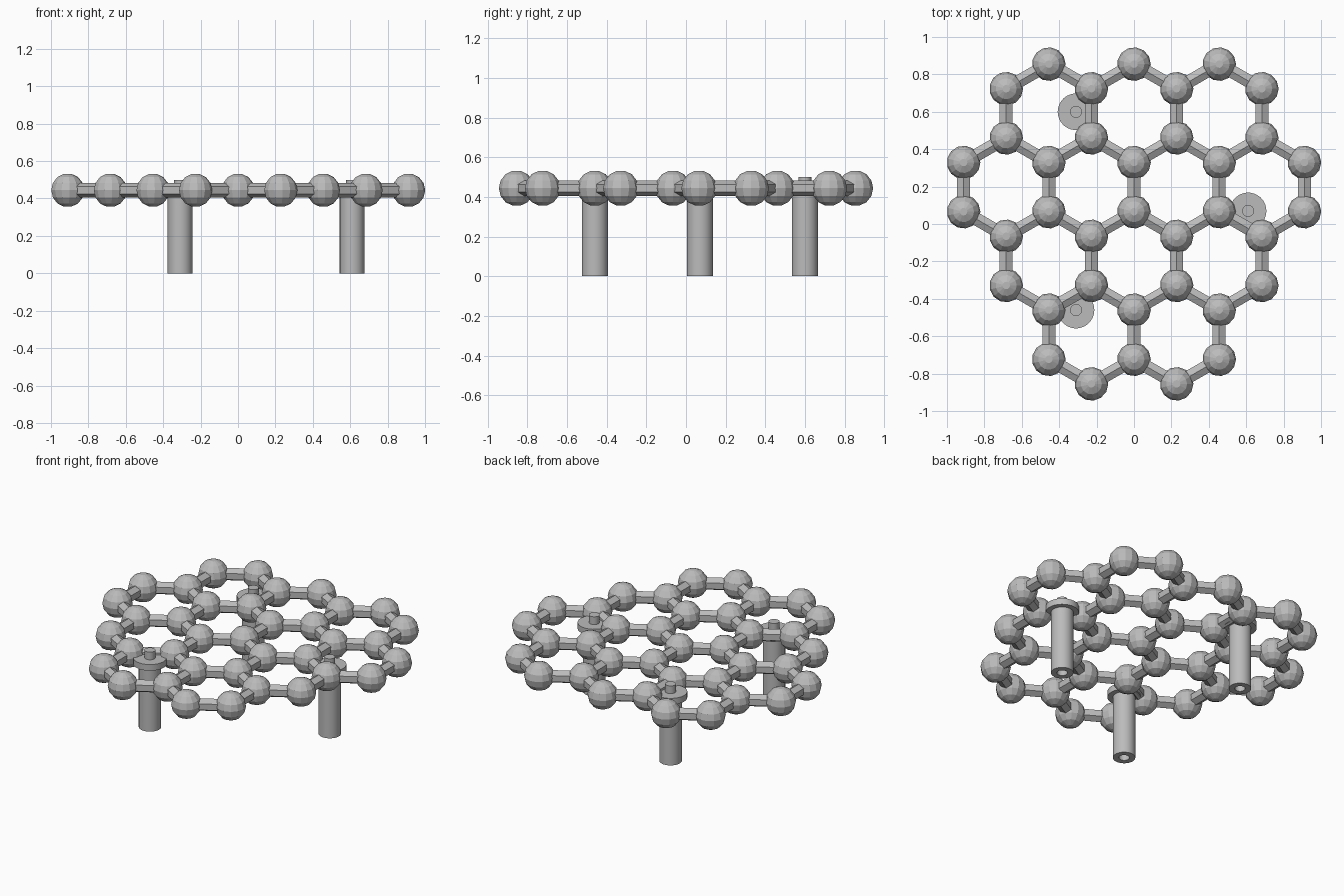
import bpy, bmesh
from math import sin, cos, pi, sqrt
from mathutils import Vector, Matrix

if "Cube" in bpy.data.objects:
    bpy.data.objects.remove(bpy.data.objects["Cube"])

grey = bpy.data.materials.new("plain grey")
grey.use_nodes = True
grey.diffuse_color = (0.5, 0.5, 0.5, 1)
grey.node_tree.nodes["Principled BSDF"].inputs["Base Color"].default_value = (0.5, 0.5, 0.5, 1)

BOND = 0.263          # distance between neighbouring nodes
STEP = BOND * sqrt(3)  # distance between neighbouring rings
LEVEL = 0.444
BALL_R, BAR_R = 0.09, 0.04


def lathe(bm, profile, sides, matrix):
    """Sweep (radius, height) points around z and cap both ends."""
    rings = [[bm.verts.new(matrix @ Vector((r * cos(2 * pi * i / sides),
                                            r * sin(2 * pi * i / sides), z)))
              for i in range(sides)] for r, z in profile]
    for low, high in zip(rings, rings[1:]):
        for i in range(sides):
            j = (i + 1) % sides
            bm.faces.new((low[i], low[j], high[j], high[i]))
    bm.faces.new(rings[0][::-1])
    bm.faces.new(rings[-1])


def finish(bm, name, smooth=False):
    mesh = bpy.data.meshes.new(name)
    bm.to_mesh(mesh)
    bm.free()
    mesh.materials.append(grey)
    obj = bpy.data.objects.new(name, mesh)
    bpy.context.collection.objects.link(obj)
    if smooth:
        bpy.ops.object.select_all(action='DESELECT')
        obj.select_set(True)
        bpy.context.view_layer.objects.active = obj
        bpy.ops.object.shade_smooth_by_angle()


# Honeycomb layout: rows of 3, 4, 3 and 2 hexagons, back to front
nodes, bonds = {}, set()
for row, count in enumerate((3, 4, 3, 2)):
    cy = (2.25 - 1.5 * row) * BOND
    for col in range(count):
        cx = (col - (count - 1) / 2) * STEP
        keys = []
        for k in range(6):
            a = pi / 2 + k * pi / 3
            p = Vector((cx + BOND * cos(a), cy + BOND * sin(a), LEVEL))
            key = (round(p.x * 50), round(p.y * 50))
            nodes.setdefault(key, p)
            keys.append(key)
        for k in range(6):
            bonds.add(tuple(sorted((keys[k], keys[k - 1]))))

# Faceted balls with flat tops and bottoms
bm = bmesh.new()
angles = [(i + 0.5) * pi / 7 for i in range(7)]
ball = [(BALL_R * sin(a), -BALL_R * cos(a)) for a in angles]
for p in nodes.values():
    lathe(bm, ball, 13, Matrix.Translation(p))
finish(bm, "lattice_balls")

# Six-sided bars between the balls, one edge pointing up
bm = bmesh.new()
for ka, kb in sorted(bonds):
    a, b = nodes[ka], nodes[kb]
    along = (b - a).normalized()
    up = Vector((0, 0, 1))
    turn = Matrix((up, along.cross(up), along)).transposed().to_4x4()
    lathe(bm, [(BAR_R, 0), (BAR_R, (b - a).length)], 6, Matrix.Translation(a) @ turn)
finish(bm, "lattice_bars")

# Stacking legs: socket below, flange and peg on top
leg = [(0.031, 0.07), (0.031, 0), (0.066, 0), (0.066, 0.41),
       (0.098, 0.41), (0.098, 0.45), (0.032, 0.45), (0.032, 0.50)]
for name, x, y in (("back_leg", -0.31, 0.60), ("side_leg", 0.61, 0.07), ("front_leg", -0.31, -0.46)):
    bm = bmesh.new()
    lathe(bm, leg, 30, Matrix.Translation((x, y, 0)))
    finish(bm, name, smooth=True)
